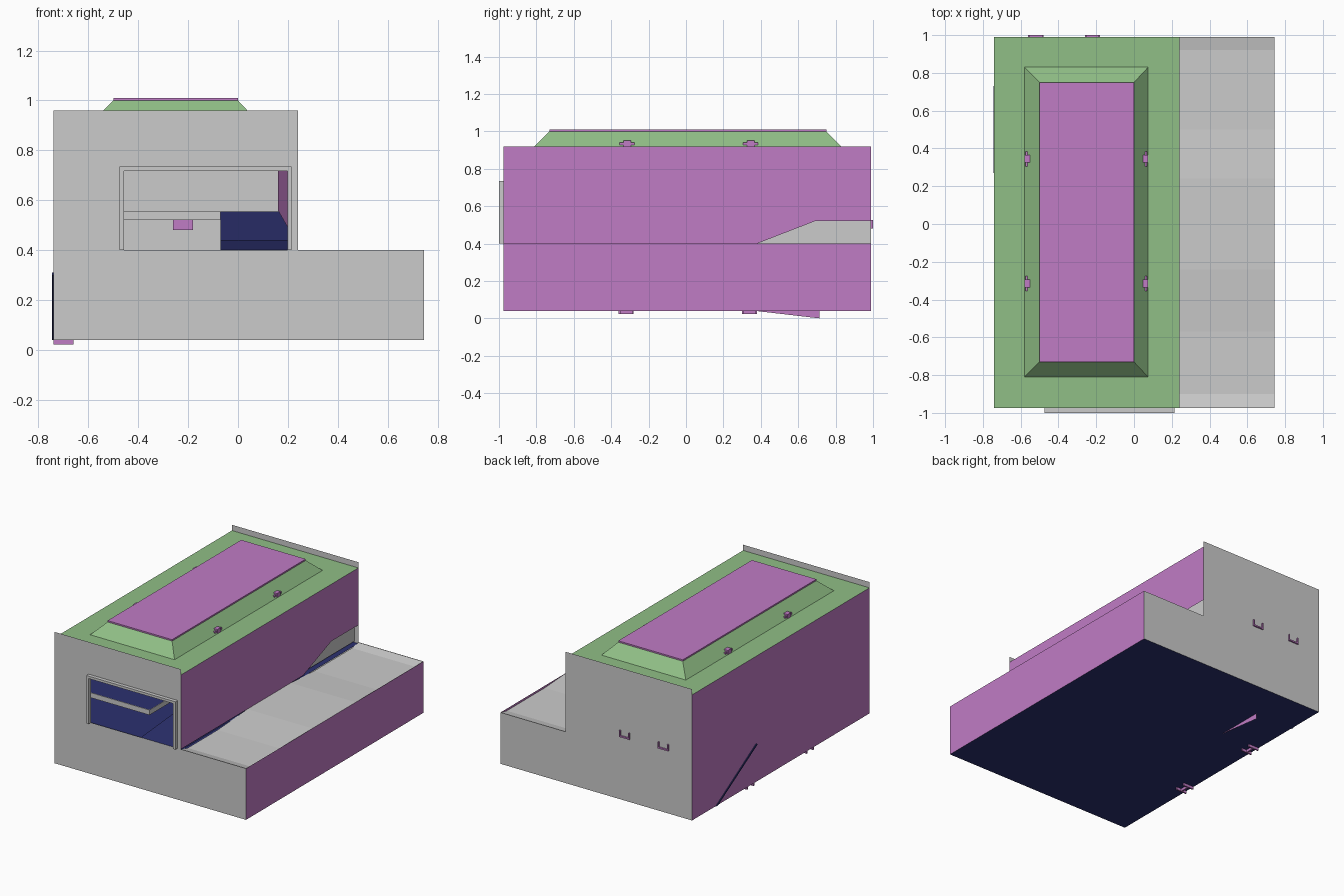
import bpy, bmesh
from mathutils import Vector

if "Cube" in bpy.data.objects:
    bpy.data.objects.remove(bpy.data.objects["Cube"])


def material(name, rgb):
    m = bpy.data.materials.new(name)
    m.diffuse_color = (*rgb, 1)
    m.use_nodes = True
    m.node_tree.nodes["Principled BSDF"].inputs["Base Color"].default_value = m.diffuse_color
    return m


PURPLE = material("purple", (0.53, 0.2, 0.56))
GREEN = material("green", (0.28, 0.52, 0.24))
NAVY = material("navy", (0.025, 0.03, 0.16))


def make(name, bm, mat=None):
    me = bpy.data.meshes.new(name)
    bm.to_mesh(me)
    bm.free()
    ob = bpy.data.objects.new(name, me)
    bpy.context.collection.objects.link(ob)
    if mat:
        me.materials.append(mat)
    return ob


def sheet(name, points, mat=None):
    """One flat polygon."""
    bm = bmesh.new()
    bm.faces.new([bm.verts.new(p) for p in points])
    return make(name, bm, mat)


def boxes(name, spans, mat=None):
    """Joined boxes, each given as x0, x1, y0, y1, z0, z1."""
    bm = bmesh.new()
    for x0, x1, y0, y1, z0, z1 in spans:
        for v in bmesh.ops.create_cube(bm, size=1)["verts"]:
            v.co = Vector((x0 if v.co.x < 0 else x1,
                           y0 if v.co.y < 0 else y1,
                           z0 if v.co.z < 0 else z1))
    return make(name, bm, mat)


def loft(name, profile, axis_range, mat=None):
    """Open y-z profile swept along x."""
    bm = bmesh.new()
    rows = [[bm.verts.new((x, y, z)) for y, z in profile] for x in axis_range]
    for i in range(len(profile) - 1):
        bm.faces.new((rows[0][i], rows[1][i], rows[1][i + 1], rows[0][i + 1]))
    return make(name, bm, mat)


XL, XM, XR = -0.74, 0.24, 0.745
YF, YB = -0.975, 0.99
ZB, ZD, ZR, ZT = 0.04, 0.40, 0.92, 0.96

# Thin end plates: L-shaped back, front split around the window
sheet("back_plate", [(x, YB, z) for x, z in
      [(XL, ZB), (XL, ZT), (XM, ZT), (XM, ZD), (XR, ZD), (XR, ZB)]])
WX0, WX1, WZ = -0.475, 0.215, 0.735
for name, x0, x1, z0, z1 in [("front_lower", XL, XR, ZB, ZD),
                             ("front_left", XL, WX0, ZD, ZT),
                             ("front_right", WX1, XM, ZD, ZT),
                             ("front_header", WX0, WX1, WZ, ZT)]:
    sheet(name, [(x0, YF, z0), (x1, YF, z0), (x1, YF, z1), (x0, YF, z1)])

# Window frame standing out from the front
T = 0.017
boxes("window_frame", [(WX0, WX0 + T, -1, YF, ZD, WZ),
                       (WX1 - T, WX1, -1, YF, ZD, WZ),
                       (WX0 + T, WX1 - T, -1, YF, WZ - T, WZ)])

# Side walls, the upper right one with a sloped cut-out
for name, x, outline in [
        ("left_wall", XL, [(YF, ZB), (YB, ZB), (YB, ZR), (YF, ZR)]),
        ("outer_right_wall", XR, [(YF, ZB), (YB, ZB), (YB, ZD), (YF, ZD)]),
        ("upper_right_wall", XM, [(YF, ZD), (0.38, ZD), (0.69, 0.52),
                                  (YB, 0.52), (YB, ZR), (YF, ZR)])]:
    sheet(name, [(x, y, z) for y, z in outline], PURPLE)

# Floor and lower deck
sheet("floor", [(XL, YF, ZB), (XL, YB, ZB), (XR, YB, ZB), (XR, YF, ZB)], NAVY)
loft("deck", [(YF, 0.398), (-0.9, 0.38), (-0.57, 0.38), (-0.24, 0.40),
              (0.24, 0.40), (0.5, 0.385), (0.92, 0.385), (YB, 0.398)], (XM, XR))

# Roof border around the raised hatch
BX0, BX1, BY0, BY1 = -0.58, 0.075, -0.81, 0.83
TX0, TX1, TY0, TY1, TZ = -0.50, 0.0, -0.73, 0.75, 1.0


def ring(name, outer, inner, mat):
    """Four faces between two rectangles given as x0, x1, y0, y1, z."""
    bm = bmesh.new()
    loops = [[bm.verts.new(p) for p in ((a, c, z), (b, c, z), (b, d, z), (a, d, z))]
             for a, b, c, d, z in (outer, inner)]
    for i in range(4):
        j = (i + 1) % 4
        bm.faces.new((loops[0][i], loops[0][j], loops[1][j], loops[1][i]))
    return make(name, bm, mat)


base = (BX0, BX1, BY0, BY1, ZR)
ring("roof", (XL, XM, YF, YB, ZR), base, GREEN)
ring("hatch_slopes", base, (TX0, TX1, TY0, TY1, TZ), GREEN)
boxes("hatch_lid", [(TX0, TX1, TY0, TY1, TZ, 1.01)], PURPLE)

# Small latches beside the hatch
for n, (x, y) in enumerate([(x, y) for x in (-0.563, 0.057) for y in (-0.315, 0.345)]):
    s = 1 if x > 0 else -1
    boxes(f"roof_latch_{n}", [(x - 0.018, x + 0.018, y - 0.02, y + 0.02, 0.92, 0.95),
                              (x - 0.005 + s * 0.006, x + 0.005 + s * 0.006,
                               y - 0.04, y + 0.04, 0.925, 0.94)], PURPLE)

# Clips through the back plate and under the floor
for n, x in enumerate((-0.52, -0.22)):
    boxes(f"back_clip_{n}", [(x - 0.04, x + 0.04, 0.985, 1.0, 0.48, 0.49),
                             (x - 0.04, x - 0.032, 0.985, 1.0, 0.49, 0.525),
                             (x + 0.032, x + 0.04, 0.985, 1.0, 0.49, 0.525)], PURPLE)
    boxes(f"inner_clip_{n}", [(x - 0.04, x + 0.04, 0.95, 0.985, 0.48, 0.52)], PURPLE)
for n, y in enumerate((-0.32, 0.34)):
    boxes(f"floor_clip_{n}", [(XL, -0.66, y - 0.04, y - 0.03, 0.022, ZB),
                              (XL, -0.66, y + 0.03, y + 0.04, 0.022, ZB),
                              (-0.705, -0.695, y - 0.03, y + 0.03, 0.022, ZB)], PURPLE)

# Fin below the floor and diagonal strip on the left wall
sheet("floor_fin", [(-0.44, 0.37, ZB), (-0.44, 0.715, ZB), (-0.44, 0.715, 0)], PURPLE)
bm = bmesh.new()
strip = [(0.73, ZB), (0.28, 0.31), (0.27, 0.30), (0.71, ZB)]
f = bm.faces.new([bm.verts.new((XL, y, z)) for y, z in strip])
for g in bmesh.ops.extrude_face_region(bm, geom=[f])["geom"]:
    if isinstance(g, bmesh.types.BMVert):
        g.co.x -= 0.005
make("diagonal_strip", bm, NAVY)

# Inner shelf, ramp and side panel seen through the window
boxes("shelf", [(XL + 0.01, -0.07, -0.88, 0.98, 0.52, 0.555)])
sheet("shelf_cover", [(XL + 0.01, -0.88, 0.557), (-0.07, -0.88, 0.557),
                      (-0.07, 0.98, 0.557), (XL + 0.01, 0.98, 0.557)], NAVY)
loft("inner_ramp", [(YF, 0.40), (-0.5, 0.44), (0.38, 0.44), (0.69, 0.555),
                    (0.98, 0.555)], (-0.07, 0.21), NAVY)
sheet("lower_inner_floor", [(XL, YF, 0.39), (XM, YF, 0.39), (XM, YB, 0.39),
                            (XL, YB, 0.39)], NAVY)
sheet("ramp_side", [(0.212, y, z) for y, z in
      [(0.38, ZD), (YB, ZD), (YB, 0.55), (0.69, 0.55)]])
sheet("inner_side_panel", [(0.2, -0.5, 0.49), (0.16, 0.4, 0.56),
                           (0.16, 0.4, 0.73), (0.2, -0.5, 0.73)], PURPLE)
